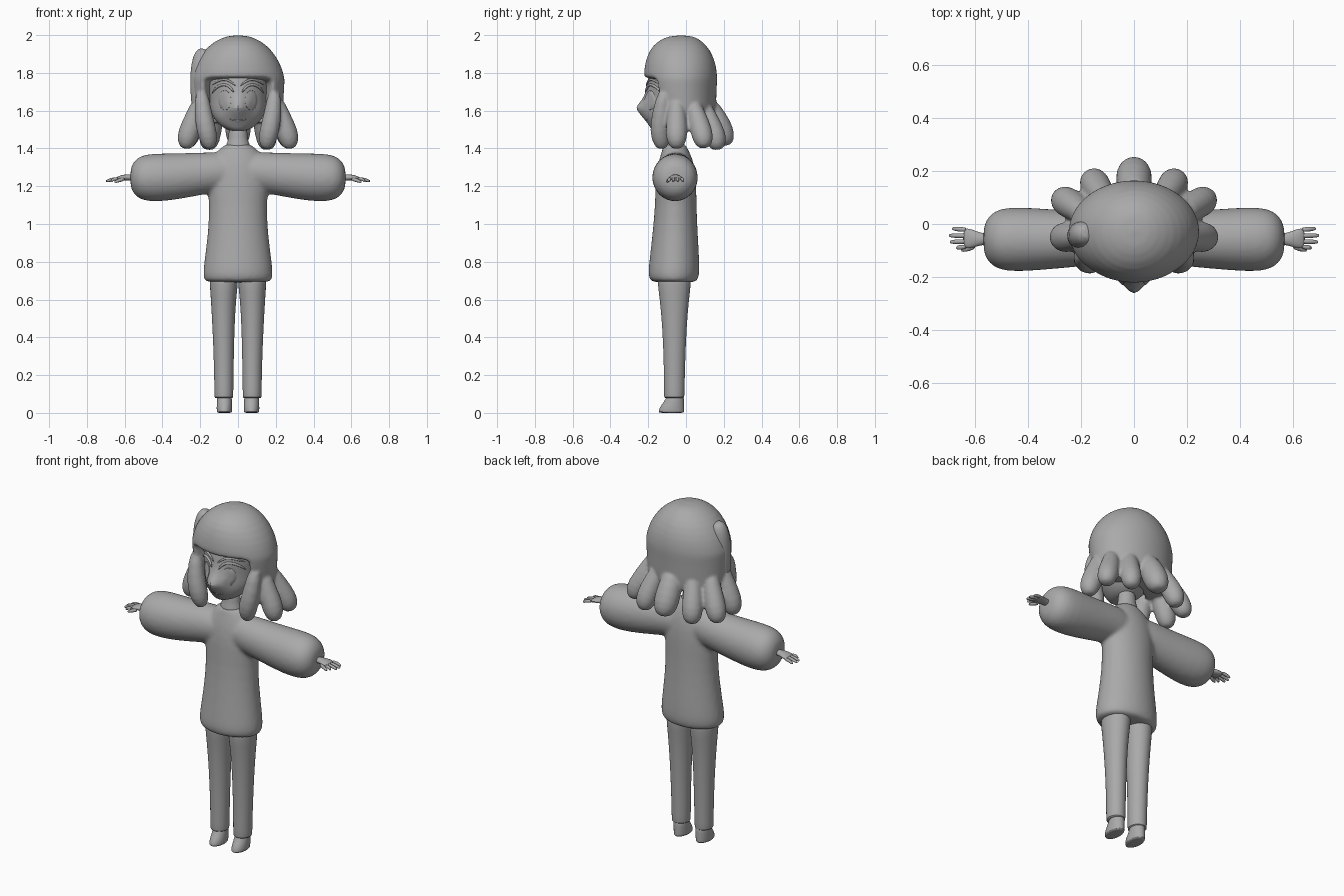
import bpy, bmesh, math
from mathutils import Vector

grey = bpy.data.materials.new("plain_grey")
grey.diffuse_color = (0.4, 0.4, 0.4, 1)


def finish(name, bm, subsurf=1, voxel=0, smooth=0):
    """Turn a bmesh into a smooth-shaded object."""
    bmesh.ops.recalc_face_normals(bm, faces=bm.faces)
    me = bpy.data.meshes.new(name)
    bm.to_mesh(me)
    bm.free()
    me.materials.append(grey)
    ob = bpy.data.objects.new(name, me)
    bpy.context.collection.objects.link(ob)
    if subsurf:
        ob.modifiers.new("round", 'SUBSURF').levels = subsurf
        ob.modifiers["round"].render_levels = subsurf
    if voxel:
        m = ob.modifiers.new("blend", 'REMESH')
        m.mode, m.voxel_size, m.use_smooth_shade = 'VOXEL', voxel, True
        if smooth:
            m = ob.modifiers.new("soften", 'SMOOTH')
            m.factor, m.iterations = 0.5, smooth
    for o in bpy.context.selected_objects:
        o.select_set(False)
    bpy.context.view_layer.objects.active = ob
    ob.select_set(True)
    bpy.ops.object.shade_smooth_by_angle(angle=math.radians(50))
    return ob


def skin(bm, rings):
    """Bridge rings of points and cap both ends."""
    vs = [[bm.verts.new(p) for p in r] for r in rings]
    n = len(vs[0])
    for a, b in zip(vs, vs[1:]):
        for i in range(n):
            j = (i + 1) % n
            bm.faces.new((a[i], a[j], b[j], b[i]))
    bm.faces.new(vs[0][::-1])
    bm.faces.new(vs[-1])


def circle(n):
    return [(math.sin(2 * math.pi * i / n), -math.cos(2 * math.pi * i / n)) for i in range(n)]


def column(bm, rows, n=16, shape=None):
    """Rows of (z, x centre, x radius, y front, y back)."""
    rings = []
    for z, cx, rx, yf, yb in rows:
        ring = [Vector((cx + rx * u, (yf + yb) / 2 + (yb - yf) / 2 * v, z)) for u, v in circle(n)]
        rings.append([shape(p) for p in ring] if shape else ring)
    skin(bm, rings)


def sleeve(bm, rows, s, n=16):
    """Rows of (x, y centre, y radius, z centre, z radius), mirrored by s."""
    skin(bm, [[(s * x, cy + ry * u, cz + rz * v) for u, v in circle(n)] for x, cy, ry, cz, rz in rows])


def tube(bm, path, radii, n=10):
    path = [Vector(p) for p in path]
    rings = []
    for i, p in enumerate(path):
        t = (path[min(i + 1, len(path) - 1)] - path[max(i - 1, 0)]).normalized()
        a = t.cross(Vector((0.1, 1, 0.05))).normalized()
        b = t.cross(a)
        rings.append([p + radii[i] * (u * a + v * b) for u, v in circle(n)])
    skin(bm, rings)


def mirror(path, s):
    return [(s * x, y, z) for x, y, z in path]


# Sweater: body and puffy sleeves blended together
bm = bmesh.new()
column(bm, [(0.69, 0, .165, -.17, .05), (0.70, 0, .178, -.19, .06), (0.73, 0, .188, -.203, .073),
            (0.80, 0, .18, -.195, .072), (0.95, 0, .16, -.178, .063), (1.10, 0, .152, -.164, .056),
            (1.22, 0, .165, -.163, .056), (1.32, 0, .155, -.15, .045), (1.38, 0, .12, -.13, .02),
            (1.415, 0, .075, -.12, 0), (1.425, 0, .06, -.115, -.005)], 24)
for s in (1, -1):
    sleeve(bm, [(.0, -.055, .09, 1.28, .095), (.12, -.055, .10, 1.275, .11), (.24, -.057, .11, 1.26, .118),
                (.38, -.058, .122, 1.247, .13), (.48, -.058, .126, 1.245, .13), (.535, -.058, .108, 1.245, .11),
                (.563, -.058, .07, 1.245, .07), (.57, -.058, .035, 1.245, .035)], s)
finish("sweater", bm, 1, 0.011, 6)

# Trousers and feet
for s, side in ((1, "right"), (-1, "left")):
    bm = bmesh.new()
    column(bm, [(.078, s * .075, .045, -.11, -.015), (.08, s * .075, .05, -.117, -.008),
                (.10, s * .075, .051, -.118, -.007), (.25, s * .075, .053, -.118, -.004),
                (.45, s * .077, .059, -.126, .004), (.6, s * .077, .068, -.14, .017),
                (.68, s * .075, .076, -.152, .028), (.76, s * .075, .08, -.155, .03)])
    finish(side + "_trouser_leg", bm)
    bm = bmesh.new()
    column(bm, [(0, s * .072, .036, -.142, -.012), (.003, s * .072, .041, -.147, -.008),
                (.025, s * .072, .042, -.143, -.008), (.05, s * .072, .041, -.125, -.009),
                (.075, s * .072, .04, -.108, -.01), (.10, s * .072, .038, -.1, -.015)])
    finish(side + "_foot", bm)

    # Hand: flat palm, four fingers and a thumb
    bm = bmesh.new()
    sleeve(bm, [(.55, -.057, .022, 1.245, .018), (.58, -.057, .024, 1.247, .017), (.605, -.056, .034, 1.246, .016),
                (.63, -.054, .040, 1.242, .013), (.647, -.054, .036, 1.238, .009)], s, 12)
    for y, tip in ((-.086, .672), (-.066, .697), (-.045, .70), (-.022, .688)):
        ye = -.054 + (y + .054) * 1.15
        tube(bm, mirror([(.63, y, 1.241), (.665, (y + ye) / 2, 1.237), (tip - .006, ye, 1.228), (tip, ye, 1.226)], s),
             (.010, .0098, .008, .004), 8)
    tube(bm, mirror([(.60, -.082, 1.24), (.625, -.094, 1.232), (.648, -.099, 1.224), (.654, -.099, 1.222)], s),
         (.011, .0105, .008, .004), 8)
    finish(side + "_hand", bm)

# Neck
bm = bmesh.new()
column(bm, [(1.39, 0, .072, -.125, 0), (1.425, 0, .062, -.115, -.005), (1.45, 0, .05, -.105, -.015),
            (1.55, 0, .05, -.105, -.015)])
finish("neck", bm)


# Head with a pointed nose
def pinch(p):
    if p.y < -.08:
        rise = max(0, 1 - abs(p.z - 1.615) / .085)
        p.y -= .075 * rise * max(0, 1 - abs(p.x) / .085)
    return p


bm = bmesh.new()
column(bm, [(1.492, 0, .03, -.165, -.06), (1.50, 0, .065, -.185, -.02), (1.53, 0, .105, -.2, .02),
            (1.565, 0, .132, -.203, .05), (1.59, 0, .142, -.203, .06), (1.615, 0, .148, -.202, .07),
            (1.64, 0, .15, -.201, .08), (1.68, 0, .152, -.202, .09), (1.74, 0, .155, -.206, .09),
            (1.80, 0, .155, -.2, .09), (1.87, 0, .12, -.15, .06)], 32, pinch)
head = finish("head", bm)
head_eval = head.evaluated_get(bpy.context.evaluated_depsgraph_get())


def on_face(x, z, lift=0.0):
    hit, loc, _, _ = head_eval.ray_cast(Vector((x, -1, z)), Vector((0, 1, 0)))
    return (x, (loc.y if hit else -.15) - lift, z)


# Eyes with raised rims, lashes and brows
for s, side in ((1, "right"), (-1, "left")):
    bm = bmesh.new()
    rings = [[on_face(s * .07 + .034 * k * u, 1.655 + .053 * k * v, h) for u, v in circle(24)]
             for k, h in ((1, -.004), (.97, .005), (.6, .008), (.1, .009))]
    skin(bm, rings)
    finish(side + "_eye", bm, 0)
    bm = bmesh.new()
    for pts, r in (([(.138, 1.69), (.12, 1.72), (.09, 1.738), (.06, 1.738), (.035, 1.72), (.022, 1.695)], .008),
                   ([(.138, 1.735), (.11, 1.757), (.075, 1.768), (.04, 1.757), (.012, 1.73)], .007)):
        tube(bm, [on_face(s * x, z, .004) for x, z in pts], [r * .4] + [r] * (len(pts) - 2) + [r * .4], 8)
    finish(side + "_lash_and_brow", bm)

# Mouth
bm = bmesh.new()
tube(bm, [on_face(x, 1.55 + 2 * x * x, .0) for x in (-.045, -.025, 0, .025, .045)], (.002, .004, .004, .004, .002), 8)
finish("mouth", bm)


# Hair: a bell with the face cut back under the fringe, plus rounded locks
def cut_face(p):
    if p.z < 1.765 and abs(p.x) < .146 and p.y < -.04:
        p.y = -.04
    return p


bm = bmesh.new()
column(bm, [(2.0, 0, .05, -.08, .03), (1.97, 0, .122, -.15, .085), (1.92, 0, .18, -.195, .13),
            (1.85, 0, .225, -.218, .158), (1.79, 0, .243, -.224, .165), (1.768, 0, .247, -.223, .165),
            (1.755, 0, .247, -.222, .165), (1.70, 0, .244, -.215, .162), (1.63, 0, .24, -.20, .16),
            (1.57, 0, .235, -.185, .155), (1.53, 0, .2, -.15, .13)], 40, cut_face)
back = [(0, .10, 1.66), (0, .15, 1.56), (0, .19, 1.48), (0, .205, 1.435), (0, .207, 1.412)]
tube(bm, back, (.05, .072, .074, .058, .03))
side_locks = (
    [(.10, .08, 1.66), (.13, .12, 1.55), (.15, .155, 1.47), (.155, .165, 1.42), (.157, .167, 1.39)],
    [(.18, .03, 1.66), (.215, .06, 1.56), (.255, .085, 1.48), (.272, .095, 1.43), (.276, .097, 1.40)],
    [(.19, -.05, 1.68), (.225, -.05, 1.57), (.262, -.05, 1.48), (.274, -.05, 1.43), (.276, -.05, 1.395)],
    [(.195, -.11, 1.72), (.185, -.135, 1.58), (.165, -.14, 1.49), (.152, -.13, 1.43), (.148, -.125, 1.395)])
for s in (1, -1):
    for lock in side_locks:
        r = .9 if lock is side_locks[3] else 1
        tube(bm, mirror(lock, s), [k * r for k in (.04, .056, .063, .053, .026)])
finish("hair", bm, 1, 0.009, 3)

# Swept tuft on one side of the crown
bm = bmesh.new()
tube(bm, [(-.175, -.03, 1.925), (-.185, -.035, 1.905), (-.195, -.04, 1.85), (-.202, -.045, 1.75),
          (-.205, -.05, 1.65), (-.21, -.05, 1.56)], (.022, .045, .055, .055, .045, .03), 14)
finish("hair_tuft", bm)
